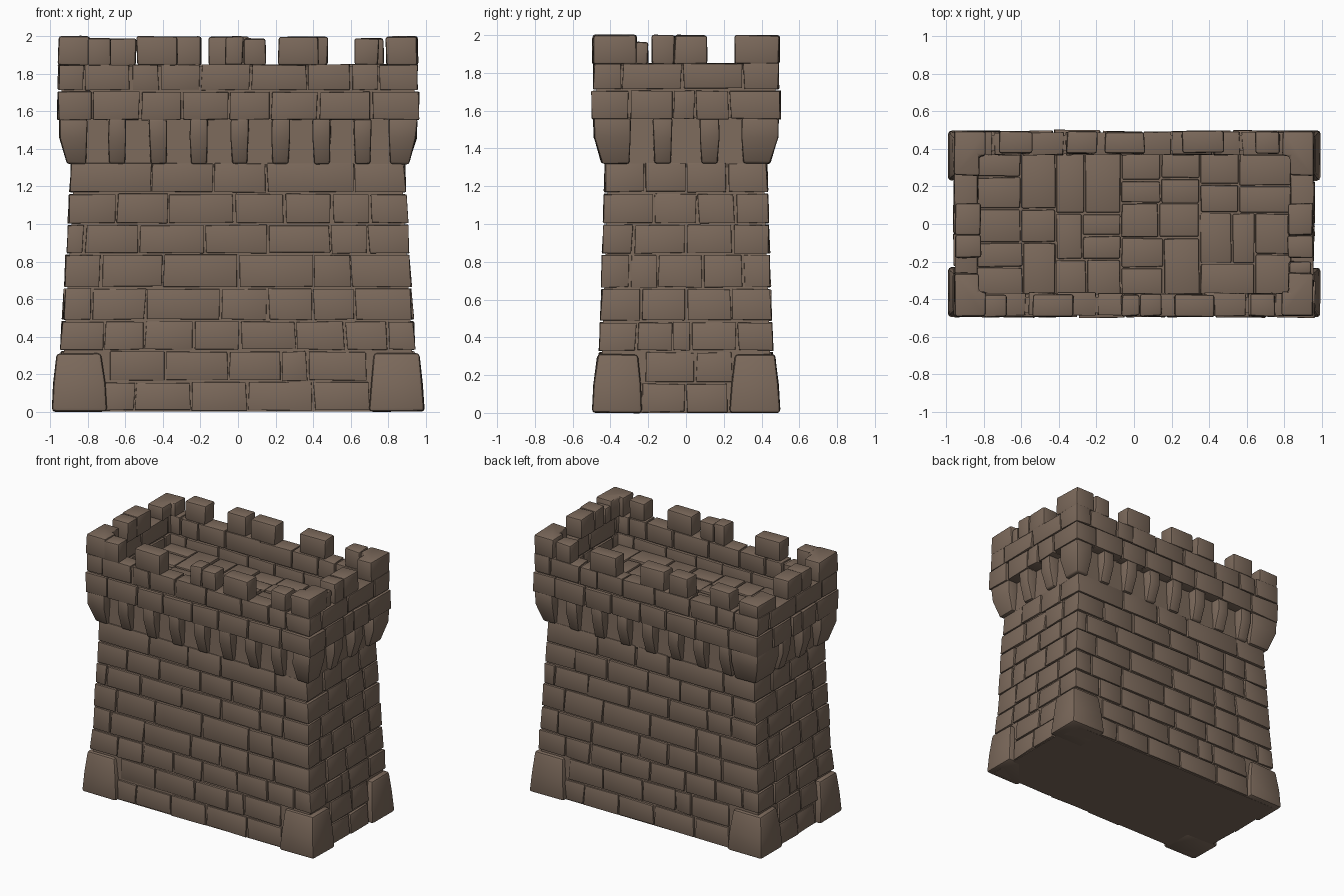
import bpy
import bmesh
import random

random.seed(4)
GAP = 0.006

default = bpy.data.objects.get("Cube")
if default:
    bpy.data.objects.remove(default, do_unlink=True)

stone = bpy.data.materials.new("brown_stone")
stone.use_nodes = True
COLOUR = (0.2, 0.142, 0.105, 1)
stone.diffuse_color = COLOUR
bsdf = next(n for n in stone.node_tree.nodes if n.type == 'BSDF_PRINCIPLED')
bsdf.inputs["Base Color"].default_value = COLOUR
bsdf.inputs["Roughness"].default_value = 0.9


def half_x(z):
    return 0.96 - 0.056 * z


def half_y(z):
    return 0.468 - 0.032 * z


def rect(x0, x1, y0, y1):
    return [(x0, y0), (x1, y0), (x1, y1), (x0, y1)]


def loft(bm, rings, jitter=0.0):
    """Closed solid through (outline, height) rings."""
    def wobble():
        return random.uniform(-jitter, jitter)
    loops = [[bm.verts.new((x + wobble(), y + wobble(), z + wobble() * 0.7))
              for x, y in outline] for outline, z in rings]
    bm.faces.new(loops[0][::-1])
    bm.faces.new(loops[-1])
    for low, high in zip(loops, loops[1:]):
        for i in range(len(low)):
            j = (i + 1) % len(low)
            bm.faces.new((low[i], low[j], high[j], high[i]))


def block(bm, outline, z0, z1, taper=False, jitter=0.005):
    """One hewn stone, optionally leaning with the battered wall."""
    mid = (z0 + z1) / 2
    swell = 1 + random.uniform(-0.004, 0.005)
    rings = []
    for z in (z0 + GAP, z1 - GAP):
        kx = half_x(z) / half_x(mid) if taper else 1
        ky = half_y(z) / half_y(mid) if taper else 1
        rings.append(([(x * kx * swell, y * ky * swell) for x, y in outline], z))
    loft(bm, rings, jitter)


def corner_outline(cx, cy, jx, jy, depth):
    """L-shaped outline of a stone wrapping a corner."""
    ix = cx - depth * (1 if cx > 0 else -1)
    iy = cy - depth * (1 if cy > 0 else -1)
    return [(cx, cy), (jx, cy), (jx, iy), (ix, iy), (ix, jy), (cx, jy)]


def course(bm, z0, z1, hx, hy, xj, yj, depth, taper, corners=True):
    """Ring of stones: joints along the long and the short walls."""
    for s in (1, -1):
        for a, b in zip(xj, xj[1:]):
            outline = rect(a + GAP, b - GAP, -hy, -hy + depth)
            block(bm, [(s * x, s * y) for x, y in outline], z0, z1, taper)
        for a, b in zip(yj, yj[1:]):
            outline = rect(hx - depth, hx, a + GAP, b - GAP)
            block(bm, [(s * x, s * y) for x, y in outline], z0, z1, taper)
        if corners:
            for c, jx, jy in ((hx, xj[-1] + GAP, yj[0] - GAP),
                              (-hx, xj[0] - GAP, -yj[-1] - GAP)):
                outline = corner_outline(c, -hy, jx, jy, depth)
                block(bm, [(s * x, s * y) for x, y in outline], z0, z1, taper)


def finish(name, bm, bevel=0.0):
    bmesh.ops.recalc_face_normals(bm, faces=bm.faces)
    mesh = bpy.data.meshes.new(name)
    bm.to_mesh(mesh)
    bm.free()
    mesh.materials.append(stone)
    obj = bpy.data.objects.new(name, mesh)
    bpy.context.collection.objects.link(obj)
    bpy.ops.object.select_all(action='DESELECT')
    obj.select_set(True)
    bpy.context.view_layer.objects.active = obj
    if bevel:
        mod = obj.modifiers.new("worn_edges", 'BEVEL')
        mod.width = bevel
        mod.segments = 2
        mod.limit_method = 'ANGLE'
        bpy.ops.object.modifier_apply(modifier=mod.name)
        bpy.ops.object.shade_smooth_by_angle(angle=0.6)
    return obj


# Solid core that shows as mortar, with the plain recessed wall above it
bm = bmesh.new()
rings = []
for z, inset in ((0, 0.012), (1.3, 0.016), (1.32, 0.004), (1.57, 0.004)):
    x, y = half_x(z) - inset, half_y(z) - inset
    rings.append((rect(-x, x, -y, y), z))
loft(bm, rings)
finish("mortar_core", bm)

# Tapered wall courses
LEVELS = (0, 0.16, 0.325, 0.485, 0.66, 0.84, 1.0, 1.165, 1.33)
LONG_JOINTS = (
    (-0.72, -0.55, -0.25, 0.05, 0.4, 0.7),
    (-0.69, -0.39, -0.05, 0.23, 0.37, 0.69),
    (-0.71, -0.5, -0.24, 0.01, 0.31, 0.57, 0.8),
    (-0.78, -0.49, -0.09, 0.16, 0.4, 0.62),
    (-0.73, -0.4, 0, 0.4, 0.6),
    (-0.82, -0.53, -0.18, 0.16, 0.49, 0.69),
    (-0.65, -0.37, -0.02, 0.25, 0.5, 0.7),
    (-0.46, -0.13, 0.15, 0.62),
)
SHORT_JOINTS = (
    (-0.24, 0, 0.22), (-0.22, 0.05, 0.25), (-0.26, -0.07, 0.03, 0.27),
    (-0.24, 0, 0.24), (-0.3, -0.15, 0.09, 0.3), (-0.28, 0, 0.25),
    (-0.17, 0.06, 0.26), (-0.22, 0, 0.22),
)
bm = bmesh.new()
for i, (xj, yj) in enumerate(zip(LONG_JOINTS, SHORT_JOINTS)):
    z0, z1 = LEVELS[i], LEVELS[i + 1]
    mid = (z0 + z1) / 2
    course(bm, z0, z1, half_x(mid), half_y(mid), xj, yj, 0.12, True, i > 1)
finish("wall_stones", bm, 0.013)

# Large foundation stones on the four corners
bm = bmesh.new()
for sx in (1, -1):
    for sy in (1, -1):
        loft(bm, [(rect(sx * (0.7 + k), sx * (0.993 - k), sy * (0.23 + k), sy * (0.498 - k)), z)
                  for z, k in ((0, 0), (0.15, 0.01), (0.31, 0.028))], 0.004)
finish("foundation_corner_stones", bm, 0.018)

# Corbels under the parapet, with flared corner brackets
STEPS = ((1.32, 0.025, 0.006), (1.46, 0.066, 0), (1.56, 0.07, 0))
bm = bmesh.new()
for s in (1, -1):
    for i in range(7):
        c = s * (0.01 + (i - 3) * 0.218)
        loft(bm, [(rect(c - 0.048 + n, c + 0.048 - n, s * -0.36, s * (-0.42 - out)), z)
                  for z, out, n in STEPS], 0.004)
    for c in (-0.125, 0.125):
        loft(bm, [(rect(s * 0.82, s * (0.885 + out), c - 0.05 + n, c + 0.05 - n), z)
                  for z, out, n in STEPS], 0.004)
    for t in (1, -1):
        wide = 0.08 if s < 0 < t else 0
        loft(bm, [(rect(s * (0.805 - wide + n), s * (0.885 + out),
                        t * (0.295 - wide + n), t * (0.42 + out)), z)
                  for z, out, n in STEPS], 0.004)
finish("corbels", bm, 0.012)

# Parapet: mortar ring with two courses of stones
bm = bmesh.new()
for s in (1, -1):
    loft(bm, [(rect(-0.94, 0.94, s * 0.39, s * 0.475), z) for z in (1.56, 1.84)])
    loft(bm, [(rect(s * 0.85, s * 0.94, -0.47, 0.47), z) for z in (1.56, 1.84)])
finish("parapet_mortar", bm)

bm = bmesh.new()
course(bm, 1.55, 1.71, 0.962, 0.496,
       (-0.78, -0.52, -0.3, -0.05, 0.175, 0.43, 0.71),
       (-0.3, -0.07, 0.05, 0.23), 0.125, False)
course(bm, 1.71, 1.855, 0.955, 0.488,
       (-0.82, -0.57, -0.42, -0.2, 0.07, 0.37, 0.6, 0.75),
       (-0.34, -0.02, 0.3), 0.12, False)
finish("parapet_stones", bm, 0.014)

# Merlons: (start, end, top) along each wall, and wrapped corners
FRONT = ((-0.8, -0.67, 1.99), (-0.54, -0.32, 2), (-0.07, 0.03, 2),
         (0.03, 0.15, 1.99), (0.21, 0.43, 2), (0.62, 0.75, 1.99))
BACK = ((-0.72, -0.54, 1.99), (-0.36, -0.19, 2), (-0.16, 0.06, 2),
        (0.25, 0.48, 2), (0.64, 0.78, 1.99))
SIDE = ((-0.18, -0.06, 2), (-0.06, 0.11, 2))
bm = bmesh.new()
for sy, row in ((-1, FRONT), (1, BACK)):
    for a, b, top in row:
        block(bm, rect(a + 0.003, b - 0.003, sy * 0.375, sy * 0.492), 1.84, top + GAP)
for sx in (1, -1):
    for a, b, top in SIDE:
        block(bm, rect(sx * 0.82, sx * 0.955, a, b), 1.84, top + GAP)
    for sy in (1, -1):
        top = 1.95 if sx < 0 < sy else 2
        block(bm, corner_outline(sx * 0.955, sy * 0.49, sx * 0.79, sy * 0.26, 0.13),
              1.84, top + GAP)
# Broken stub beside the front corner
block(bm, rect(0.83, 0.95, -0.27, -0.2), 1.84, 1.97)
finish("merlons", bm, 0.016)


# Roof deck paved with irregular slabs
def pave(bm, x0, x1, y0, y1):
    w, d = x1 - x0, y1 - y0
    if max(w, d) < 0.34 and min(w, d) < 0.2:
        top = 1.625 + random.uniform(-0.008, 0.008)
        loft(bm, [(rect(x0 + 0.004, x1 - 0.004, y0 + 0.004, y1 - 0.004), z)
                  for z in (1.56, top)], 0.003)
        return
    cut = random.uniform(0.38, 0.62)
    if w > d:
        pave(bm, x0, x0 + w * cut, y0, y1)
        pave(bm, x0 + w * cut, x1, y0, y1)
    else:
        pave(bm, x0, x1, y0, y0 + d * cut)
        pave(bm, x0, x1, y0 + d * cut, y1)


bm = bmesh.new()
pave(bm, -0.84, 0.84, -0.38, 0.38)
finish("roof_paving", bm, 0.008)
bm = bmesh.new()
loft(bm, [(rect(-0.86, 0.86, -0.4, 0.4), z) for z in (1.55, 1.608)])
finish("roof_slab", bm)
